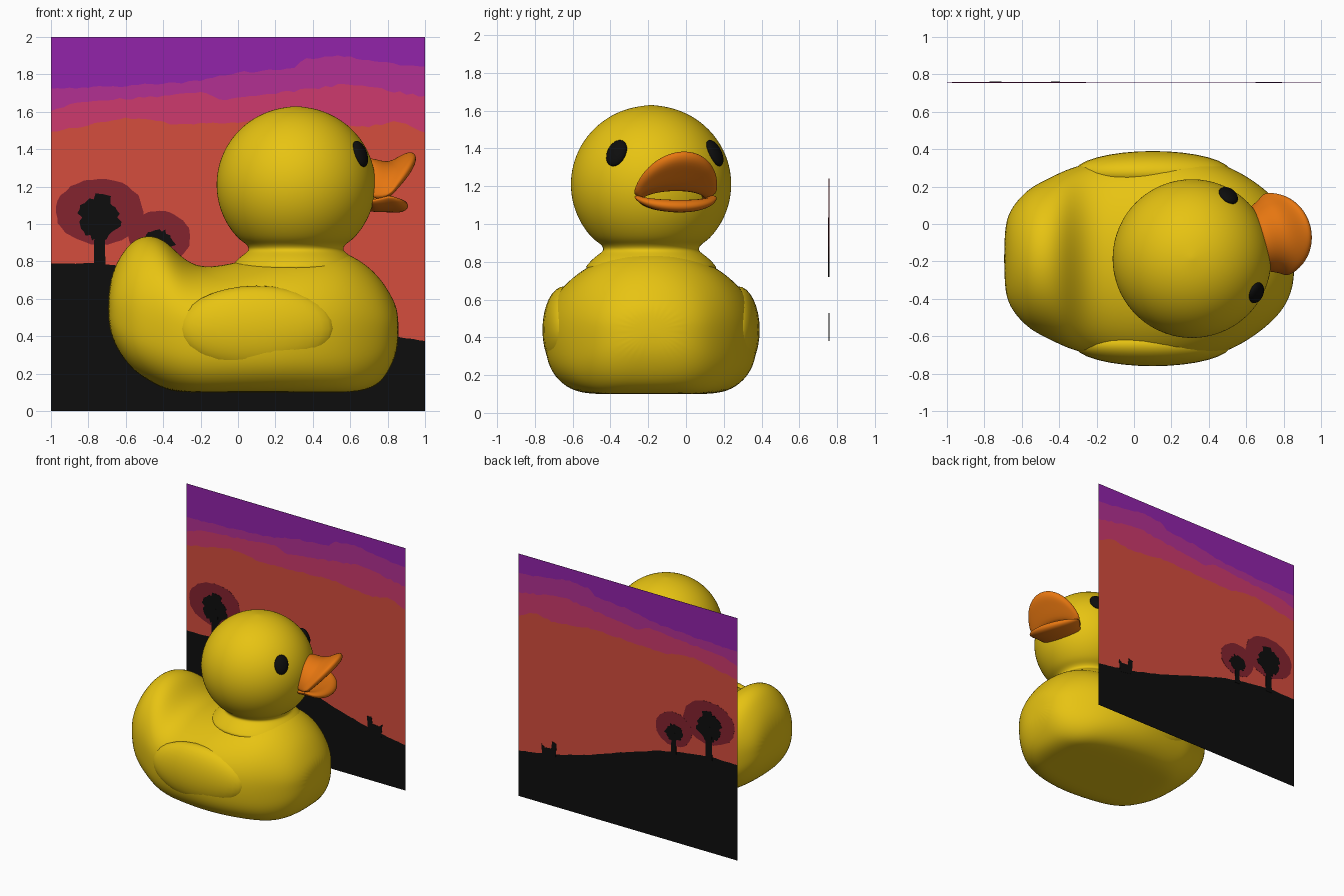
import bpy, bmesh, random
from math import sin, cos, pi, radians, copysign
from mathutils import Vector, Matrix

random.seed(4)
if "Cube" in bpy.data.objects:
    bpy.data.objects.remove(bpy.data.objects["Cube"])


def material(name, code):
    def linear(c):
        return c / 12.92 if c < 0.04045 else ((c + 0.055) / 1.055) ** 2.4
    rgba = [linear(b / 255) for b in bytes.fromhex(code)] + [1]
    mat = bpy.data.materials.new(name)
    mat.use_nodes = True
    mat.diffuse_color = rgba
    bsdf = mat.node_tree.nodes["Principled BSDF"]
    bsdf.inputs["Base Color"].default_value = rgba
    bsdf.inputs["Roughness"].default_value = 0.6
    return mat


yellow = material("duck yellow", "E8C412")
orange = material("bill orange", "E67610")
black = material("black", "0D0D0D")
purple = material("sky purple", "9223AA")
magenta = material("sky magenta", "B23092")
pink = material("sky pink", "CD3A6D")
red = material("sky red", "D54D3D")
maroon = material("tree glow maroon", "84232F")


def finish(bm, name, mat, smooth=False, levels=0):
    bmesh.ops.recalc_face_normals(bm, faces=bm.faces)
    mesh = bpy.data.meshes.new(name)
    bm.to_mesh(mesh)
    bm.free()
    mesh.materials.append(mat)
    for p in mesh.polygons:
        p.use_smooth = smooth
    obj = bpy.data.objects.new(name, mesh)
    bpy.context.collection.objects.link(obj)
    if levels:
        mod = obj.modifiers.new("Smooth", "SUBSURF")
        mod.levels = mod.render_levels = levels
    return obj


def skin(name, rings, mat):
    """Closed loft through rings of points, capped at both ends."""
    bm = bmesh.new()
    loops = [[bm.verts.new(p) for p in ring] for ring in rings]
    n = len(loops[0])
    for a, b in zip(loops, loops[1:]):
        for i in range(n):
            j = (i + 1) % n
            bm.faces.new((a[i], a[j], b[j], b[i]))
    bm.faces.new(loops[0])
    bm.faces.new(loops[-1])
    return finish(bm, name, mat, True, 2)


def ball(name, matrix, mat):
    bm = bmesh.new()
    bmesh.ops.create_uvsphere(bm, u_segments=32, v_segments=16, radius=1, matrix=matrix)
    return finish(bm, name, mat, True)


# Body: cross sections along its length, flat underneath
AXIS_Y = -0.185
BASE = 0.1
stations = [  # x, bottom, widest height, top, half width
    (-.695, .47, .55, .64, .16), (-.665, .36, .55, .77, .26), (-.60, .26, .53, .875, .34),
    (-.54, .20, .52, .93, .39), (-.46, .15, .50, .945, .43), (-.38, .11, .48, .91, .47),
    (-.30, .08, .46, .82, .50), (-.20, .06, .45, .765, .52), (-.05, .06, .44, .785, .55),
    (.15, .06, .44, .84, .575), (.35, .06, .44, .87, .55), (.52, .06, .44, .87, .49),
    (.64, .07, .44, .82, .42), (.75, .13, .44, .73, .33), (.82, .23, .44, .62, .24),
    (.86, .35, .44, .53, .12)]


def section(x, low, mid, top, half, n=28):
    ring = []
    for k in range(n):
        c, s = cos(2 * pi * k / n), sin(2 * pi * k / n)
        e = 1 if s >= 0 else 2 / 3
        height = top - mid if s >= 0 else mid - low
        z = mid + height * copysign(abs(s) ** e, s)
        ring.append((x, AXIS_Y + half * copysign(abs(c) ** e, c), max(z, BASE)))
    return ring


skin("body", [section(*s) for s in stations], yellow)

# Wings: shallow swellings on the flanks
for side, label in ((1, "left"), (-1, "right")):
    place = Matrix.Translation((.1, AXIS_Y + side * .46, .44))
    ball(label + "_wing", place @ Matrix.Diagonal((.42, .115, .23, 1)), yellow)

# Head and neck: one turned profile
HEAD = Vector((.31, AXIS_Y, 1.21))
R = .43
profile = [(.37, .74), (.34, .785), (.30, .825), (.262, .85), (.25, .868), (.268, .895)]
for k in range(12):
    a = radians(-44 + 133 * k / 11)
    profile.append((R * cos(a), HEAD.z + (R - .01) * sin(a)))
skin("head", [[(HEAD.x + r * cos(2 * pi * k / 32), AXIS_Y + r * sin(2 * pi * k / 32), z)
               for k in range(32)] for r, z in profile], yellow)

# Eyes: flattened ovals set into the turned head
TURN = radians(16)
for side, label in ((1, "left"), (-1, "right")):
    spin = (Matrix.Rotation(TURN + side * radians(44), 4, "Z")
            @ Matrix.Rotation(radians(-23), 4, "Y")
            @ Matrix.Rotation(side * radians(12), 4, "X"))
    place = Matrix.Translation(HEAD) @ spin @ Matrix.Translation((R - .008, 0, 0))
    ball(label + "_eye", place @ Matrix.Diagonal((.03, .056, .075, 1)), black)


# Bill: each row is an arch given by (reach, bulge, half width, height, rise)
def bill(name, rows):
    turn = Matrix.Rotation(TURN, 3, "Z")
    origin = Vector((HEAD.x, HEAD.y, 0))
    rings = []
    for k in range(17):
        a = pi * k / 16
        rings.append([origin + turn @ Vector((u + du * sin(a), w * cos(a), z + dz * sin(a)))
                      for u, du, w, z, dz in rows])
    return skin(name, rings, orange)


bill("upper_bill", [
    (.34, .02, .17, 1.14, .22), (.40, .04, .19, 1.15, .20), (.43, .09, .21, 1.15, .175),
    (.45, .15, .23, 1.155, .22), (.46, .195, .23, 1.155, .24), (.465, .20, .215, 1.15, .19),
    (.46, .15, .20, 1.14, .14), (.45, .09, .19, 1.13, .07), (.42, .05, .17, 1.12, .02)])
bill("lower_bill", [
    (.34, .04, .17, 1.12, -.06), (.42, .09, .20, 1.135, -.07), (.45, .14, .228, 1.145, -.09),
    (.46, .165, .23, 1.155, -.06), (.45, .13, .20, 1.155, -.02), (.43, .08, .17, 1.14, -.02),
    (.36, .03, .15, 1.13, 0)])


# Backdrop panel: thin upright plates
def plate(name, outline, mat, thick):
    bm = bmesh.new()
    face = bm.faces.new([bm.verts.new((x, .757 - thick / 2, z)) for x, z in outline])
    grown = bmesh.ops.extrude_face_region(bm, geom=[face])["geom"]
    bmesh.ops.translate(bm, vec=(0, thick, 0),
                        verts=[g for g in grown if isinstance(g, bmesh.types.BMVert)])
    return finish(bm, name, mat)


def border(points, wobble, n=60):
    """Wavy line across the panel through a few points."""
    line = []
    for k in range(n + 1):
        x = -1 + 2 * k / n
        for (xa, za), (xb, zb) in zip(points, points[1:]):
            if xa <= x <= xb:
                z = za + (zb - za) * (x - xa) / (xb - xa)
                break
        line.append((x, z + random.uniform(-wobble, wobble)))
    return line


borders = [
    [(-1, 0), (1, 0)],
    border([(-1, .79), (-.75, .79), (-.57, .77), (-.3, .72), (0, .63), (.32, .52),
            (.7, .42), (1, .375)], .003),
    border([(-1, 1.49), (-.6, 1.57), (-.3, 1.53), (.3, 1.56), (.7, 1.52), (.85, 1.55),
            (1, 1.49)], .006),
    border([(-1, 1.61), (-.8, 1.66), (-.4, 1.68), (-.2, 1.71), (-.1, 1.66), (.3, 1.71),
            (.6, 1.75), (1, 1.68)], .007),
    border([(-1, 1.72), (-.6, 1.74), (-.25, 1.76), (0, 1.81), (.3, 1.83), (.34, 1.88),
            (.55, 1.9), (.8, 1.86), (1, 1.84)], .006),
    [(-1, 2), (1, 2)]]
bands = [("ground_band", black), ("red_sky_band", red), ("pink_sky_band", pink),
         ("magenta_sky_band", magenta), ("purple_sky_band", purple)]
for (name, mat), low, high in zip(bands, borders, borders[1:]):
    plate(name, low + high[::-1], mat, .002)


# Trees: trunk, ragged crown and a glow around it
def blob(x, z, rx, rz, rough, n=36):
    out = []
    for k in range(n):
        a, r = 2 * pi * k / n, 1 + random.uniform(-rough, rough)
        out.append((x + rx * r * cos(a), z + rz * r * sin(a)))
    return out


def tree(label, x, foot, crown, size, glow, glow_thick):
    plate(label + "_glow", blob(x, crown + .03, *glow, .03), maroon, glow_thick)
    plate(label + "_crown", blob(x, crown, *size, .16), black, .007)
    w = size[0] * .25
    plate(label + "_trunk", [(x - w * 1.2, foot), (x + w * 1.2, foot), (x + w, crown),
                             (x - w, crown)], black, .008)


tree("large_tree", -.74, .76, 1.035, (.105, .115), (.235, .175), .004)
tree("small_tree", -.42, .72, .9, (.08, .065), (.165, .14), .005)

# Small animal silhouette on the hill
plate("animal_silhouette", [(.78, .38), (.79, .49), (.76, .465), (.70, .47), (.69, .53),
                            (.65, .52), (.66, .4)], black, .006)
